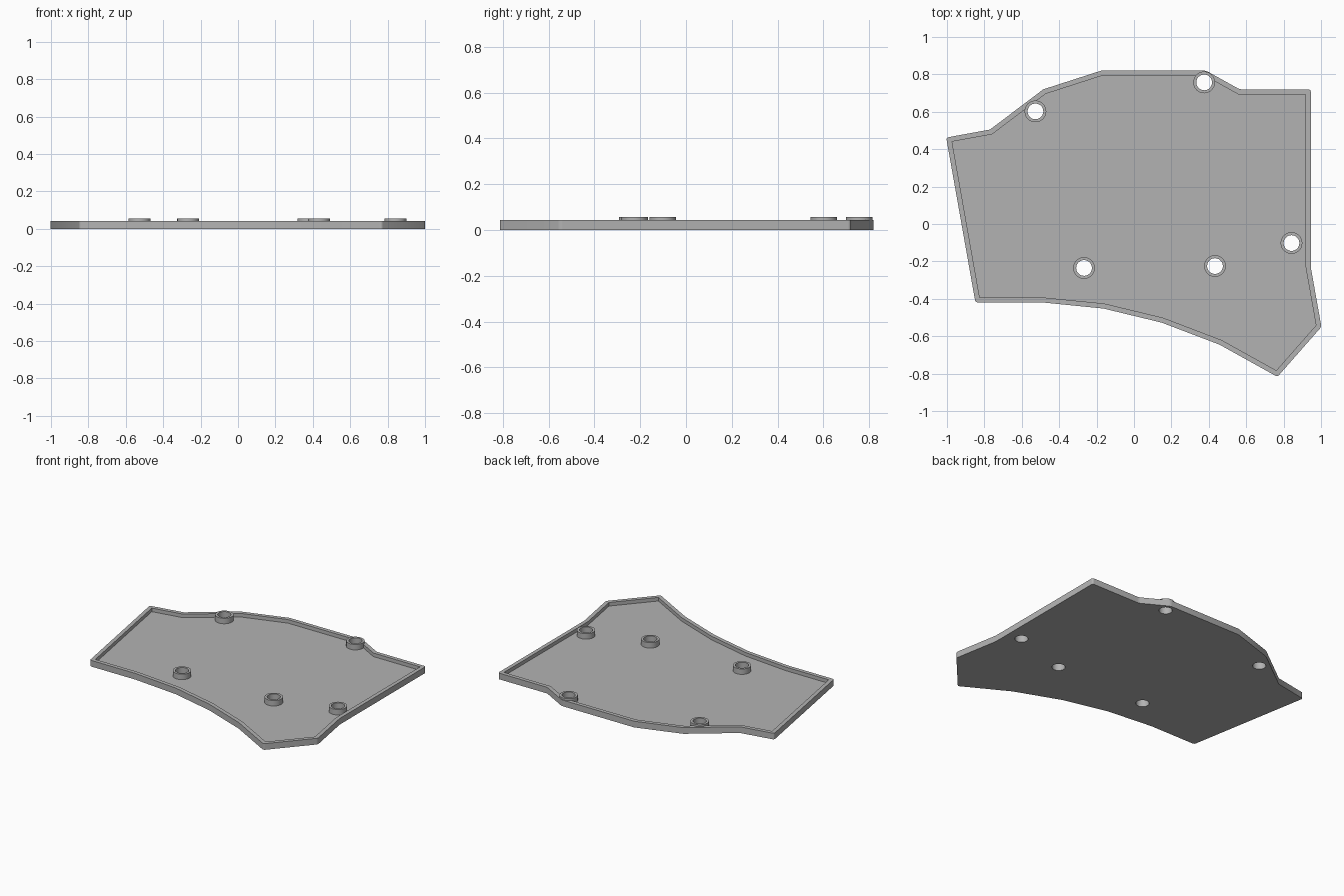
import bpy, bmesh
from mathutils import Vector

cube = bpy.data.objects.get("Cube")
if cube:
    bpy.data.objects.remove(cube)

WALL, RIM_TOP, FLOOR_TOP, BOSS_TOP = 0.027, 0.043, 0.018, 0.056
BOSS_R, HOLE_R, CORNER_R = 0.058, 0.042, 0.012

OUTLINE = [(-1.004, 0.462), (-0.77, 0.505), (-0.485, 0.72), (-0.175, 0.82),
           (0.385, 0.82), (0.565, 0.72), (0.945, 0.72), (0.945, -0.23),
           (1.002, -0.55), (0.767, -0.817), (0.457, -0.645), (0.147, -0.527),
           (-0.163, -0.452), (-0.495, -0.419), (-0.848, -0.419)]
BOSSES = [(0.375, 0.757), (-0.527, 0.602), (0.842, -0.102),
          (0.433, -0.225), (-0.267, -0.235)]

grey = bpy.data.materials.new("plain grey")
grey.use_nodes = True
grey.diffuse_color = (0.45, 0.45, 0.45, 1)
grey.node_tree.nodes["Principled BSDF"].inputs["Base Color"].default_value = (0.45, 0.45, 0.45, 1)


def finish(name, bm):
    mesh = bpy.data.meshes.new(name)
    bmesh.ops.recalc_face_normals(bm, faces=bm.faces)
    bm.to_mesh(mesh)
    bm.free()
    mesh.materials.append(grey)
    obj = bpy.data.objects.new(name, mesh)
    bpy.context.collection.objects.link(obj)
    return obj


def offset(points, d):
    """Move a clockwise outline inwards by d with mitred corners."""
    result = []
    for i, p in enumerate(points):
        a, b, c = Vector(points[i - 1]), Vector(p), Vector(points[(i + 1) % len(points)])
        u, v = (b - a).normalized(), (c - b).normalized()
        n, m = Vector((u.y, -u.x)), Vector((v.y, -v.x))
        result.append(b + (n + m) * d / (1 + n.dot(m)))
    return result


def prism(name, points, z0, z1, corner=0):
    bm = bmesh.new()
    face = bm.faces.new([bm.verts.new((p[0], p[1], z0)) for p in points])
    new = bmesh.ops.extrude_face_region(bm, geom=[face])["geom"]
    bmesh.ops.translate(bm, vec=(0, 0, z1 - z0),
                        verts=[g for g in new if isinstance(g, bmesh.types.BMVert)])
    if corner:
        upright = [e for e in bm.edges if abs(e.verts[0].co.z - e.verts[1].co.z) > 0.01
                   and e.calc_face_angle(0) > 0.5]
        bmesh.ops.bevel(bm, geom=upright, offset=corner, segments=4,
                        profile=0.5, affect='EDGES')
    return finish(name, bm)


def cylinders(name, radius, z0, z1):
    bm = bmesh.new()
    for x, y in BOSSES:
        made = bmesh.ops.create_cone(bm, cap_ends=True, segments=40, radius1=radius,
                                     radius2=radius, depth=z1 - z0)["verts"]
        bmesh.ops.translate(bm, verts=made, vec=(x, y, (z0 + z1) / 2))
    return finish(name, bm)


# Solid plate, hollowed to leave the rim, then bosses and through holes
tray = prism("tray_with_screw_bosses", OUTLINE, 0, RIM_TOP, CORNER_R)
tools = [(prism("recess_cutter", offset(OUTLINE, WALL), FLOOR_TOP, 0.2), 'DIFFERENCE'),
         (cylinders("boss_posts", BOSS_R, 0.008, BOSS_TOP), 'UNION'),
         (cylinders("hole_cutter", HOLE_R, -0.1, 0.2), 'DIFFERENCE')]

bpy.context.view_layer.objects.active = tray
for tool, operation in tools:
    mod = tray.modifiers.new(tool.name, 'BOOLEAN')
    mod.object, mod.operation, mod.solver = tool, operation, 'EXACT'
    tool.hide_render = True
    bpy.ops.object.modifier_apply(modifier=mod.name)
    bpy.data.objects.remove(tool)

# Smooth round bosses, crisp edges
bpy.ops.object.select_all(action='DESELECT')
tray.select_set(True)
bpy.ops.object.shade_smooth_by_angle(angle=0.5)
